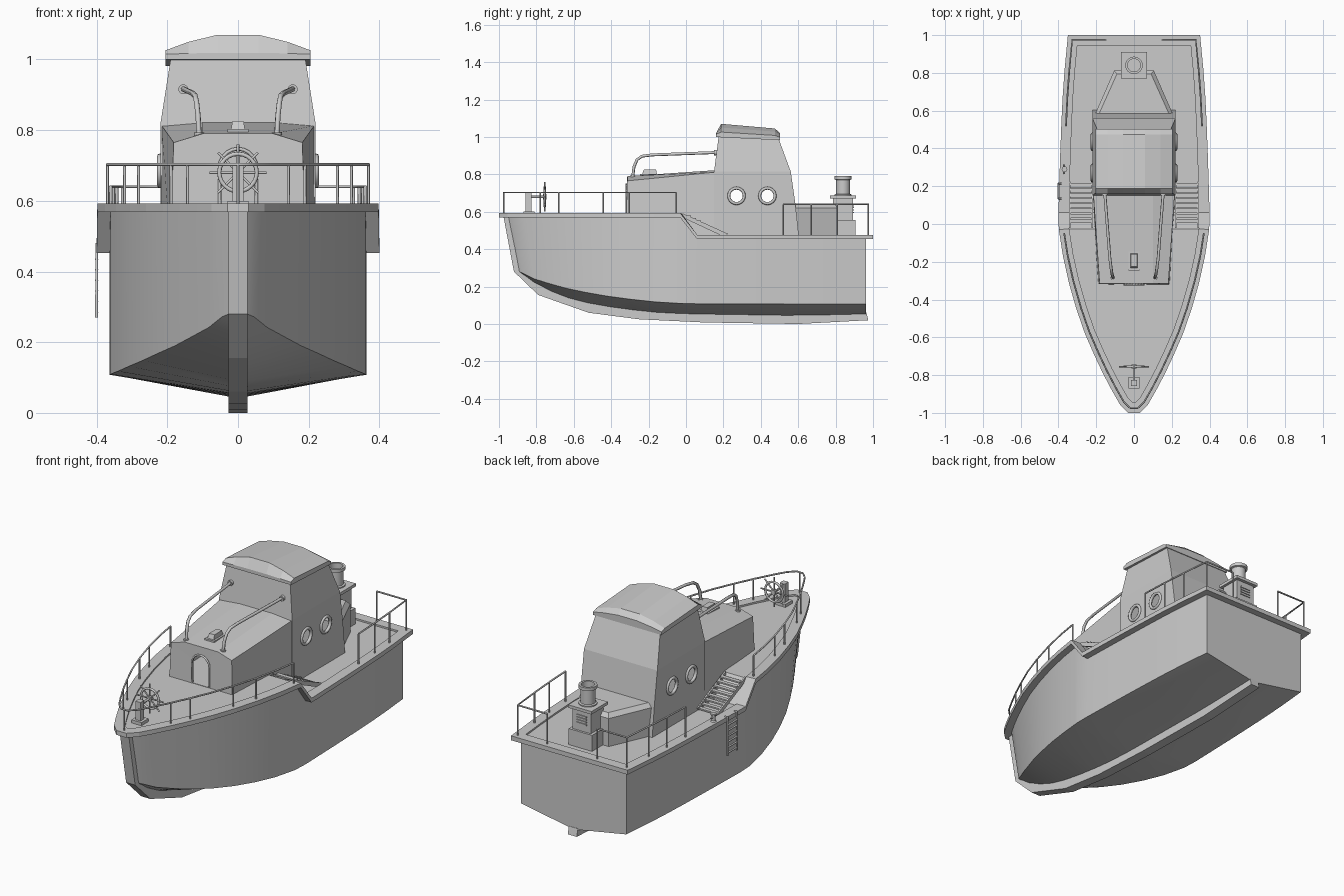
import bpy, bmesh, math
from mathutils import Vector as V

if "Cube" in bpy.data.objects:
    bpy.data.objects.remove(bpy.data.objects["Cube"])


def mesh(name, verts, faces, angle=None):
    me = bpy.data.meshes.new(name)
    me.from_pydata([tuple(v) for v in verts], [], faces)
    bm = bmesh.new()
    bm.from_mesh(me)
    bmesh.ops.recalc_face_normals(bm, faces=bm.faces)
    bm.to_mesh(me)
    bm.free()
    ob = bpy.data.objects.new(name, me)
    bpy.context.collection.objects.link(ob)
    if angle:
        activate(ob)
        bpy.ops.object.shade_smooth_by_angle(angle=math.radians(angle))
    return ob


def activate(ob):
    bpy.ops.object.select_all(action='DESELECT')
    ob.select_set(True)
    bpy.context.view_layer.objects.active = ob


def loft(name, rings, closed=True, loop=False, caps=(True, True), angle=None):
    n, m = len(rings[0]), len(rings)
    faces = []
    for i in range(m if loop else m - 1):
        for j in range(n if closed else n - 1):
            a, b, k = i * n, ((i + 1) % m) * n, (j + 1) % n
            faces.append((a + j, a + k, b + k, b + j))
    if caps[0] and not loop:
        faces.append(tuple(range(n)))
    if caps[1] and not loop:
        faces.append(tuple(range((m - 1) * n, m * n)))
    return mesh(name, [p for r in rings for p in r], faces, angle)


def box(name, x, y, z):
    return loft(name, [[(x[0], y[0], h), (x[1], y[0], h), (x[1], y[1], h), (x[0], y[1], h)] for h in z])


def lathe(name, origin, axis, prof, seg=20):
    """Stack of (radius, distance) circles along an axis."""
    q = V(axis).to_track_quat('Z', 'Y')
    ang = [2 * math.pi * k / seg for k in range(seg)]
    return loft(name, [[V(origin) + q @ V((r * math.cos(a), r * math.sin(a), h)) for a in ang]
                       for r, h in prof], angle=35)


def ring(name, loc, rot, R, r):
    bpy.ops.mesh.primitive_torus_add(location=loc, rotation=rot, major_radius=R, minor_radius=r,
                                     major_segments=24, minor_segments=8)
    bpy.context.object.name = name
    bpy.ops.object.shade_smooth()


def pipes(name, paths, r):
    cu = bpy.data.curves.new(name, 'CURVE')
    cu.dimensions, cu.bevel_depth, cu.bevel_resolution, cu.use_fill_caps = '3D', r, 1, True
    for pts in paths:
        s = cu.splines.new('POLY')
        s.points.add(len(pts) - 1)
        for p, c in zip(s.points, pts):
            p.co = (*c, 1)
    ob = bpy.data.objects.new(name, cu)
    bpy.context.collection.objects.link(ob)
    return ob


def lerp(table, y):
    for (a, u), (b, v) in zip(table, table[1:]):
        if y <= b:
            return u + (v - u) * max(0, (y - a) / (b - a))
    return table[-1][1]


def inset(pts, d):
    out = []
    for i, p in enumerate(pts):
        e1, e2 = (p - pts[i - 1]).normalized(), (pts[(i + 1) % len(pts)] - p).normalized()
        n1, n2 = V((-e1.y, e1.x)), V((-e2.y, e2.x))
        out.append(p + (n1 + n2) * d / (1 + n1.dot(n2)))
    return out


def shell(ob, thick, cutters):
    m = ob.modifiers.new('wall', 'SOLIDIFY')
    m.thickness, m.offset = thick, -1
    for c in cutters:
        b = ob.modifiers.new('opening', 'BOOLEAN')
        b.operation, b.object = 'DIFFERENCE', c
    activate(ob)
    for m in list(ob.modifiers):
        bpy.ops.object.modifier_apply(modifier=m.name)
    for c in cutters:
        bpy.data.objects.remove(c)


# Plan outline of the gunwale (starboard half, bow to stern), then mirrored
half = [V(p) for p in [(.03, -1), (.075, -.955), (.115, -.885), (.165, -.79), (.212, -.69), (.26, -.58),
        (.305, -.45), (.345, -.31), (.376, -.17), (.394, -.055), (.398, -.03), (.4, .06), (.396, .2),
        (.391, .36), (.385, .52), (.378, .67), (.368, .81), (.35, 1)]]
plan = half + [V((-p.x, p.y)) for p in reversed(half)]
N, H = len(plan), len(half)
sheer = [(-1, .58), (-.03, .58), (.06, .465), (1, .465)]
Z = [lerp(sheer, p.y) for p in plan]

# Hull: topsides, chine and V bottom
chine = [(-.9, .285), (-.8, .235), (-.6, .18), (-.4, .145), (-.2, .12), (0, .108), (1, .106)]
keel = [(-.9, .28), (-.78, .19), (-.6, .12), (-.4, .085), (-.2, .06), (0, .05), (.6, .04), (1, .05)]
rings = []
for p, z in list(zip(inset(plan, .037), Z))[:H]:
    y = p.y if p.y > -.2 else -.2 + (p.y + .2) * .92
    c = lerp(chine, y)
    rings.append([(-p.x, p.y, z), (-p.x, y, c), (0, y, lerp(keel, y)), (p.x, y, c), (p.x, p.y, z)])
loft('hull', rings, closed=False, angle=22)

# Stem and keel bar
bar = [(-.975, .57), (-.92, .28), (-.79, .155), (-.52, .06), (-.25, .025), (.1, .008), (.6, 0), (.975, .02),
       (.965, .06), (.6, .06), (0, .08), (-.5, .13), (-.75, .22), (-.86, .32), (-.93, .57)]
loft('stem_and_keel', [[(x, y, z) for y, z in bar] for x in (-.027, .027)])

# Gunwale and deck
inner, mid = inset(plan, .055), inset(plan, .025)
loft('gunwale', [[(*o, z - .012), (*o, z + .012), (*i, z + .012), (*i, z - .012)]
                 for o, i, z in zip(plan, inner, Z)], loop=True)
deck = inset(plan, .045)
loft('deck', [[(*deck[i], Z[i] + .003), (*deck[N - 1 - i], Z[i] + .003)] for i in range(H)],
     closed=False, caps=(False, False))

# Bow railing
top = [(*p, .703) for p in mid]
bow = list(range(N - 10, N)) + list(range(10))
posts = [(0, mid[0].y)] + [tuple(mid[j]) for i in (3, 4, 6, 7, 9) for j in (i, N - 1 - i)]
pipes('bow_railing', [[top[i] for i in bow]] + [[(x, y, .58), (x, y, .703)] for x, y in posts], .0045)

# Stern railings
for s, side in ((1, 'right'), (-1, 'left')):
    pts = [(s * mid[i].x, mid[i].y) for i in range(14, 18)] + [(s * .15, .975)]
    pipes('stern_railing_' + side, [[(*p, .64) for p in pts]] +
          [[(*p, .465), (*p, .64)] for p in pts], .0045)

# Fore cabin with arched doorway
trunk = []
for y, w0, w1, zs, wc, zc in ((-.322, .192, .182, .765, .1, .79), (.17, .218, .216, .813, .1, .823)):
    f = y if y > 0 else y + .008
    trunk.append([(-w0, y, .47), (-w1, f, zs), (-wc, f, zc), (wc, f, zc), (w1, f, zs), (w0, y, .47)])
cabin = loft('fore_cabin', trunk, closed=False, caps=(True, False))
arch = [(-.052, .585)] + [(-.052 * math.cos(a), .695 + .052 * math.sin(a))
                         for a in [math.pi * k / 10 for k in range(11)]] + [(.052, .585)]
shell(cabin, .015, [loft('door_cutter', [[(x, y, z) for x, z in arch] for y in (-.4, -.25)])])
pipes('door_frame', [[(x, -.32, z) for x, z in arch]], .005)

# Wheelhouse with round windows
house = loft('wheelhouse', [[(-w, a, z), (w, a, z), (w, b, z), (-w, b, z)] for z, w, a, b in
             ((.455, .22, .15, .605), (.64, .22, .15, .585), (.815, .22, .15, .56), (1.005, .19, .175, .49))],
             caps=(False, True))
ports = [(.27, .685), (.435, .685)]
shell(house, .012, [lathe('window_cutter', (-.3, y, z), (1, 0, 0), [(.037, 0), (.037, .6)], 24)
                    for y, z in ports])
for y, z in ports:
    for s in (-1, 1):
        ring('window_ring', (s * .221, y, z), (0, math.pi / 2, 0), .041, .008)

# Cambered wheelhouse roof
camber = [(-1, 0), (-.68, .55), (-.28, 1), (.28, 1), (.68, .55), (1, 0)]
loft('wheelhouse_roof', [[(.205 * u, y, e + h * v) for u, v in camber] + [(.205, y, b), (-.205, y, b)]
     for y, b, e, h in ((.16, 1, 1.015, .004), (.188, .998, 1.026, .044), (.475, .984, 1.008, .037),
                        (.503, .982, .998, .022))])

# Low aft house
loft('aft_house', [[(a, .55, z), (b, y, z), (-b, y, z), (-a, .55, z)] for z, a, b, y in
     ((.455, .22, .105, .812), (.62, .22, .105, .812), (.642, .2, .09, .795))])

# Funnel on its casing with a rear grille
box('funnel_base', (-.07, .07), (.765, .905), (.46, .555))
box('funnel_casing', (-.055, .055), (.785, .893), (.55, .672))
box('funnel_cap', (-.07, .07), (.77, .91), (.67, .686))
lathe('funnel', (0, .84, .68), (0, 0, 1), [(.046, 0), (.046, .012), (.037, .015), (.037, .09), (.046, .093),
      (.046, .11), (.034, .11), (.034, .03)], 24)
for k in range(4):
    box('grille_slat', (-.03, .03), (.89, .898), (.592 + k * .014, .599 + k * .014))

# Side stairs between the two deck levels
for s in (-1, 1):
    xs = sorted((s * .222, s * .34))
    for k in range(8):
        y, z = .005 + k * .027, .58 - k * .014
        box('stair_tread', xs, (y, y + .022), (z - .008, z))
    for x in xs:
        loft('stair_stringer', [[(x + d, -.02, .57), (x + d, -.02, .592), (x + d, .225, .482),
                                 (x + d, .205, .465)] for d in (-.004, .004)])

# Cabin handrails
for s in (-1, 1):
    path = [(.11, -.285, .785), (.113, -.278, .84), (.117, -.262, .878), (.121, -.235, .897),
            (.128, -.18, .904), (.155, .17, .917)]
    pipes('cabin_handrail', [[(s * x, y, z) for x, y, z in path]], .008)
    lathe('handrail_foot', (s * .11, -.285, .778), (0, 0, 1), [(.014, 0), (.014, .016)], 12)
    lathe('handrail_flange', (s * .155, .15, .916), (0, 1, 0), [(.014, 0), (.014, .025)], 12)

# Roof hatch
box('hatch_base', (-.03, .03), (-.245, -.145), (.785, .803))
loft('hatch', [[(-w, a, z), (w, a, z), (w, b, z), (-w, b, z)] for z, w, a, b in
               ((.8, .02, -.235, -.155), (.826, .016, -.225, -.16))])

# Bow steering wheel and stand
box('wheel_stand_base', (-.03, .03), (-.87, -.81), (.58, .6))
box('wheel_stand', (-.015, .015), (-.857, -.825), (.6, .7))
lathe('wheel_axle', (0, -.845, .68), (0, 1, 0), [(.006, 0), (.006, .08), (.014, .08), (.014, .1)], 12)
ring('wheel_rim', (0, -.755, .68), (math.pi / 2, 0, 0), .053, .006)
pipes('wheel_spokes', [[(0, -.755, .68), (.08 * math.cos(a), -.755, .68 + .08 * math.sin(a))]
                       for a in [math.pi * k / 4 for k in range(8)]], .004)

# Boarding ladder on the left side, and a mooring bollard
rails = [[(-.385, y, .478), (-.4, y, .478), (-.4, y, .27)] for y in (.135, .215)]
rungs = [[(-.4, .135, .285 + k * .03), (-.4, .215, .285 + k * .03)] for k in range(6)]
pipes('boarding_ladder', rails + rungs, .005)
lathe('bollard', (-.368, .29, .475), (0, 0, 1), [(.016, 0), (.01, .008), (.01, .035), (.015, .038), (.015, .046)], 12)
pipes('bollard_pin', [[(-.368, .265, .5), (-.368, .315, .5)]], .004)
